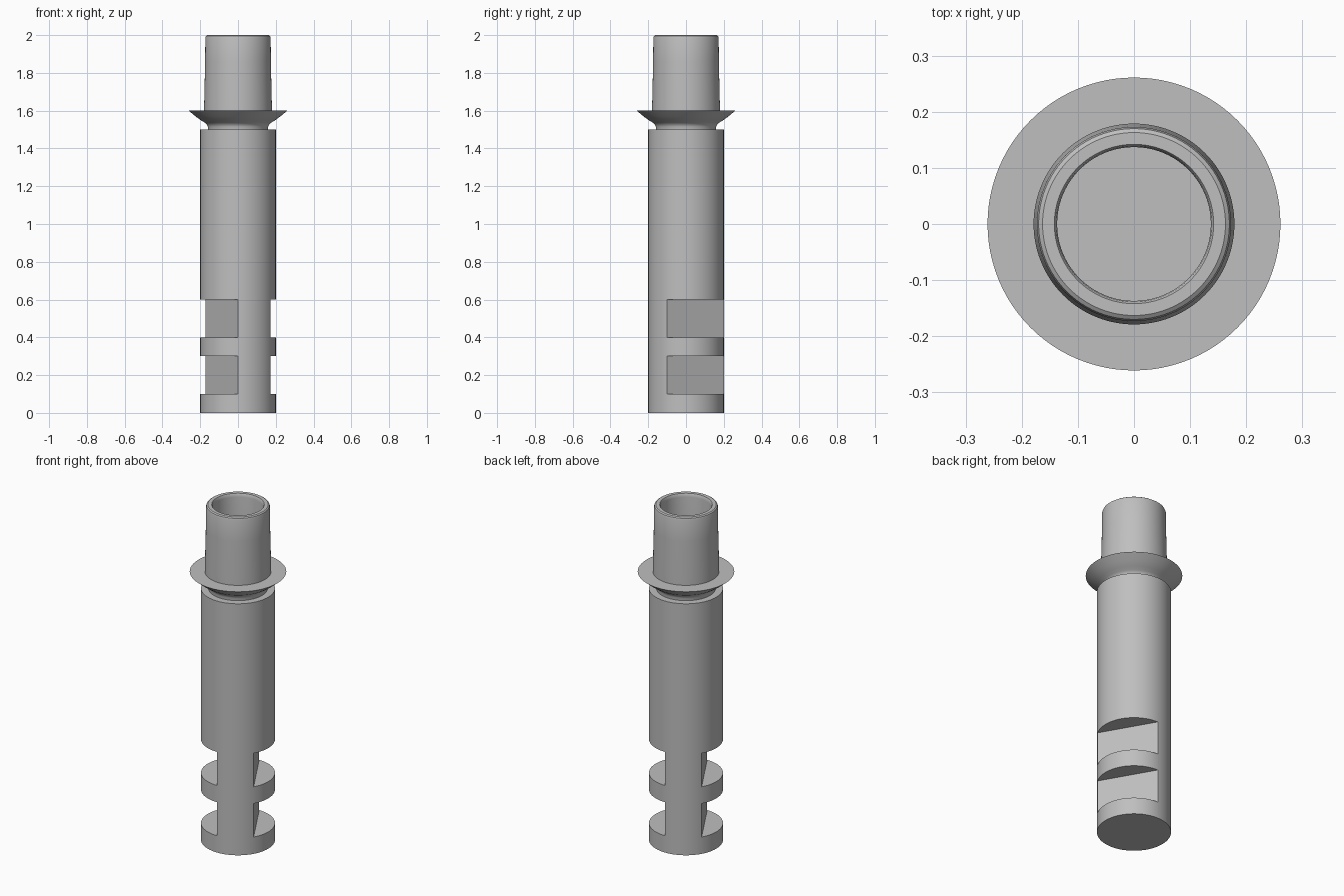
import bpy
import bmesh
from math import radians, pi
from mathutils import Matrix, Vector

SEGMENTS = 96
BODY_RADIUS = 0.2

# Remove the default object
default_cube = bpy.data.objects.get("Cube")
if default_cube:
    bpy.data.objects.remove(default_cube, do_unlink=True)

# Single plain material
grey = bpy.data.materials.new("plain_grey")
grey.use_nodes = True
colour = (0.52, 0.52, 0.52, 1)
grey.diffuse_color = colour
grey.node_tree.nodes["Principled BSDF"].inputs["Base Color"].default_value = colour


def add_object(name, bm):
    bmesh.ops.recalc_face_normals(bm, faces=bm.faces)
    mesh = bpy.data.meshes.new(name)
    bm.to_mesh(mesh)
    bm.free()
    obj = bpy.data.objects.new(name, mesh)
    bpy.context.collection.objects.link(obj)
    mesh.materials.append(grey)
    return obj


def select_only(obj):
    bpy.ops.object.select_all(action='DESELECT')
    obj.select_set(True)
    bpy.context.view_layer.objects.active = obj


def smooth(obj):
    select_only(obj)
    bpy.ops.object.shade_smooth_by_angle(angle=radians(30))


def lathe(name, profile):
    """Revolve (radius, height) points around z; profile ends are capped."""
    bm = bmesh.new()
    points = [bm.verts.new((r, 0, z)) for r, z in profile]
    edges = [bm.edges.new(pair) for pair in zip(points, points[1:])]
    bmesh.ops.spin(bm, geom=points + edges, cent=(0, 0, 0), axis=(0, 0, 1),
                   angle=2 * pi, steps=SEGMENTS, use_merge=True)
    bmesh.ops.remove_doubles(bm, verts=bm.verts, dist=0.00005)
    rims = [e for e in bm.edges if e.is_boundary]
    bmesh.ops.holes_fill(bm, edges=rims, sides=0)
    return add_object(name, bm)


# Main cylindrical body
body = lathe("body", [(BODY_RADIUS, 0), (BODY_RADIUS, 1.5)])

# Paired flat notches on opposite sides, at two heights
bm = bmesh.new()
for bottom in (0.1, 0.4):
    for angle in (30, 210):
        place = (Matrix.Rotation(radians(angle), 4, 'Z')
                 @ Matrix.Translation(Vector((BODY_RADIUS, 0, bottom + 0.1)))
                 @ Matrix.Diagonal((BODY_RADIUS, 0.6, 0.2, 1)))
        bmesh.ops.create_cube(bm, size=1, matrix=place)
cutter = add_object("notch_cutter", bm)
cutter.hide_render = True

cut = body.modifiers.new("notches", 'BOOLEAN')
cut.operation = 'DIFFERENCE'
cut.solver = 'EXACT'
cut.object = cutter
select_only(body)
bpy.ops.object.modifier_apply(modifier=cut.name)
bpy.data.objects.remove(cutter, do_unlink=True)
smooth(body)

# Flared collar on a narrow neck
smooth(lathe("collar", [
    (0.16, 1.49), (0.16, 1.515), (0.165, 1.527), (0.175, 1.536),
    (0.195, 1.548), (0.225, 1.57), (0.261, 1.6)]))

# Slightly tapered hollow spigot with a rounded rim
smooth(lathe("spigot", [
    (0.179, 1.59), (0.179, 1.64), (0.174, 1.86), (0.173, 1.985),
    (0.170, 1.995), (0.163, 2.0), (0.142, 2.0), (0.139, 1.995),
    (0.137, 1.98), (0.137, 1.601)]))
